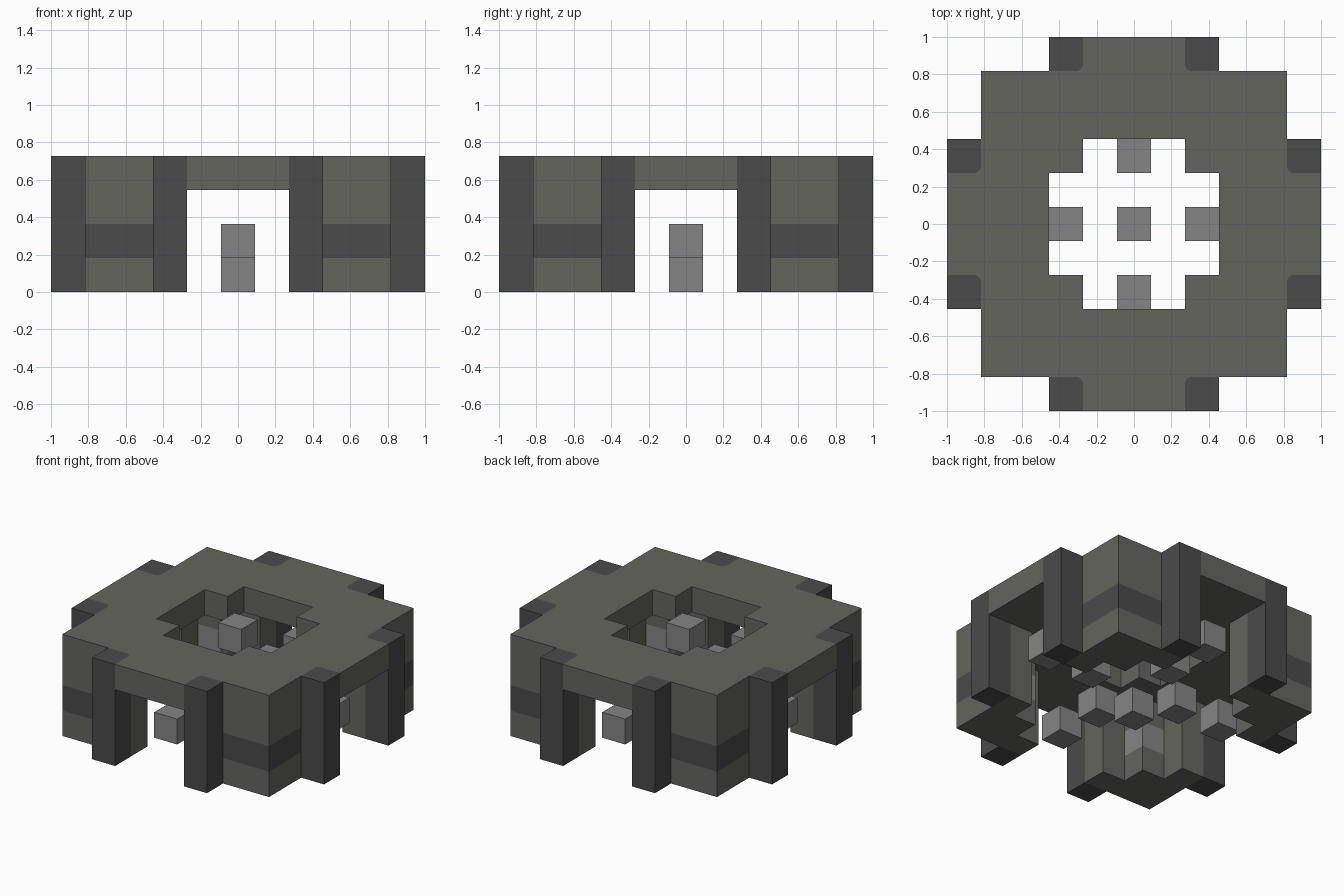
import bpy, bmesh, math
from mathutils import Vector

default = bpy.data.objects.get("Cube")
if default:
    bpy.data.objects.remove(default, do_unlink=True)

U = 2 / 11      # edge of one block
TOP = 4         # height in blocks


def material(name, rgb):
    m = bpy.data.materials.new(name)
    m.use_nodes = True
    m.diffuse_color = (*rgb, 1)
    m.node_tree.nodes["Principled BSDF"].inputs["Base Color"].default_value = (*rgb, 1)
    return m


stone = material("olive stone", (0.130, 0.130, 0.114))
dark = material("dark stone", (0.069, 0.069, 0.069))
light = material("light grey stone", (0.235, 0.235, 0.235))


def finish(name, bm, mat):
    bmesh.ops.remove_doubles(bm, verts=bm.verts, dist=0.0001)
    mesh = bpy.data.meshes.new(name)
    bm.to_mesh(mesh)
    bm.free()
    mesh.materials.append(mat)
    obj = bpy.data.objects.new(name, mesh)
    bpy.context.collection.objects.link(obj)


def around(cells):
    """Repeat block cells in all four quadrants and across the diagonal."""
    return {(sx * a, sy * b, z) for x, y, z in cells for a, b in ((x, y), (y, x))
            for sx in (1, -1) for sy in (1, -1)}


def column(x, y, levels):
    return {(x, y, z) for z in levels}


# Roof: stepped square with a cross-shaped opening
span = range(-5, 6)
roof = set()
for x in span:
    for y in span:
        far, near = max(abs(x), abs(y)), min(abs(x), abs(y))
        body = far <= 4 or near <= 1
        opening = far <= 2 and near < 2
        if body and not opening:
            roof.add((x, y, 3))

# Corner walls with a dark band outside and a light block in the inner angle
walls = around(column(2, 4, range(3)) | column(3, 4, (0, 2))
               | column(4, 4, (0, 2)) | column(3, 3, (0, 2)))
band = around({(3, 4, 1), (4, 4, 1)})
inner_blocks = around({(3, 3, 1)})

# Pillars beside the four arches
pillars = around(column(2, 5, range(4)))

# Floating cubes in a cross, and one set flush in the roof opening
cubes = around({(0, 2, 1), (0, 4, 1)}) | {(0, 0, 0), (0, 0, 3)}

parts = [("roof", roof, stone), ("corner_walls", walls, stone),
         ("wall_band", band, dark), ("inner_corner_blocks", inner_blocks, light),
         ("arch_pillars", pillars, dark), ("floating_cubes", cubes, light)]
solid = set().union(*(cells for _, cells, _ in parts))


def build_blocks(name, cells, mat):
    """Skin the blocks, leaving out faces buried against other blocks."""
    bm = bmesh.new()
    for cell in sorted(cells):
        centre = Vector(cell) + Vector((0, 0, 0.5))
        for axis in range(3):
            for sign in (1, -1):
                n = Vector((0, 0, 0))
                n[axis] = sign
                if tuple(int(c + d) for c, d in zip(cell, n)) in solid:
                    continue
                u = Vector((0, 0, 0))
                u[(axis + 1) % 3] = 1
                v = n.cross(u)
                corners = (-u - v, u - v, u + v, v - u)
                bm.faces.new([bm.verts.new((centre + (n + c) / 2) * U) for c in corners])
    finish(name, bm, mat)


for part in parts:
    build_blocks(*part)

# Roof-coloured fillets that round one corner of each pillar top
R = 0.2
outline = [(1.5, 4.5)]
for i in range(7):
    a = math.pi * (1 + i / 12)
    outline.append((1.5 + R + R * math.cos(a), 4.5 + R + R * math.sin(a)))
bm = bmesh.new()
for swap in (False, True):
    for sx in (1, -1):
        for sy in (1, -1):
            pts = [(y, x) if swap else (x, y) for x, y in outline]
            face = bm.faces.new([bm.verts.new((x * sx * U, y * sy * U, TOP * U + 0.001))
                                 for x, y in pts])
            face.normal_update()
            if face.normal.z < 0:
                face.normal_flip()
finish("pillar_top_fillets", bm, stone)
